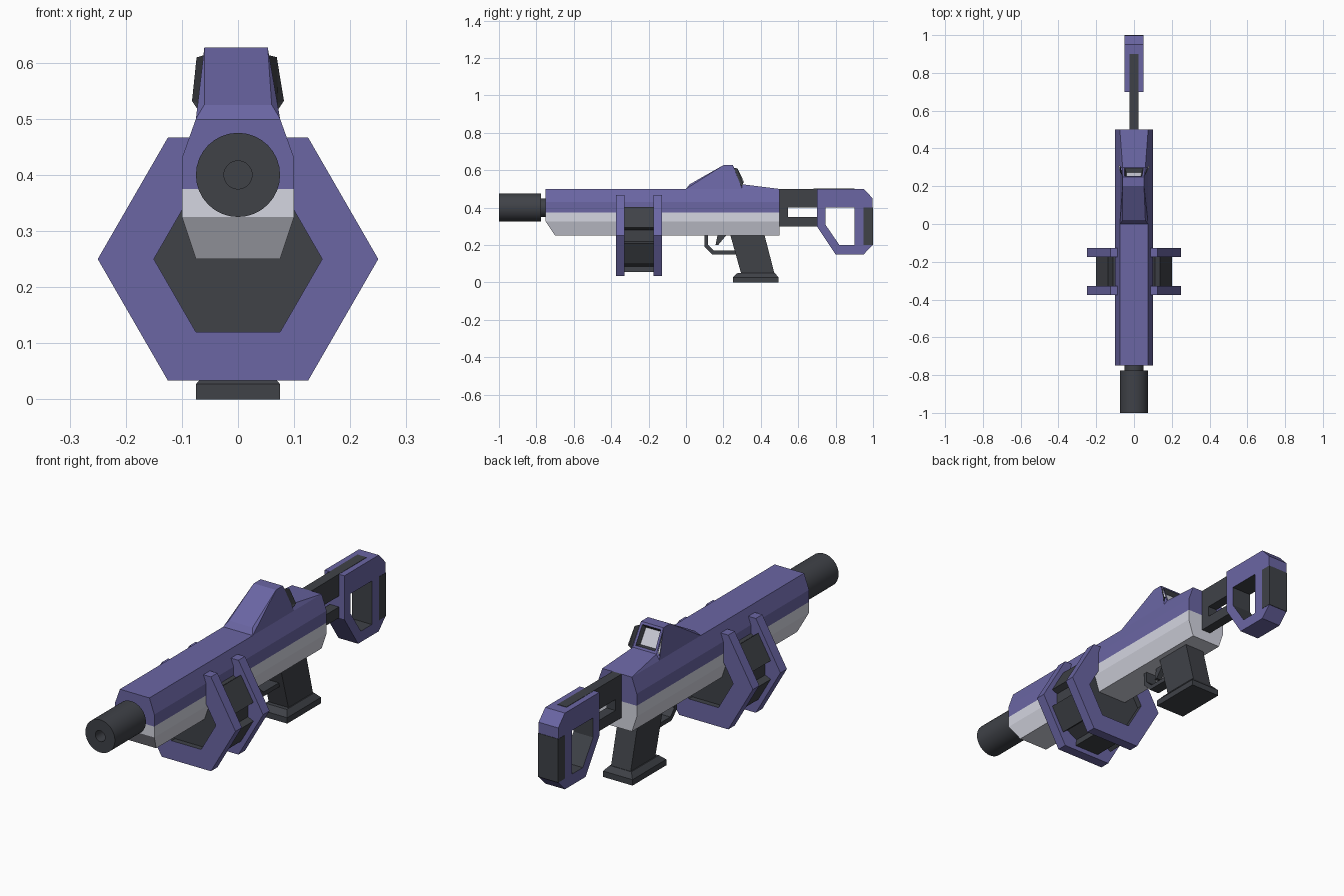
import bpy, bmesh
from math import radians, cos, sin, tau
from mathutils import Vector

if "Cube" in bpy.data.objects:
    bpy.data.objects.remove(bpy.data.objects["Cube"])


def material(name, rgb):
    m = bpy.data.materials.new(name)
    m.diffuse_color = (*rgb, 1)
    m.use_nodes = True
    m.node_tree.nodes["Principled BSDF"].inputs["Base Color"].default_value = m.diffuse_color
    return m


PURPLE = material("purple", (0.145, 0.132, 0.37))
DARK = material("charcoal", (0.05, 0.054, 0.064))
LIGHT = material("light_grey", (0.66, 0.67, 0.75))


def finish(name, bm, *mats):
    bmesh.ops.recalc_face_normals(bm, faces=bm.faces)
    me = bpy.data.meshes.new(name)
    bm.to_mesh(me)
    bm.free()
    ob = bpy.data.objects.new(name, me)
    bpy.context.collection.objects.link(ob)
    for m in mats:
        me.materials.append(m)
    return ob


def place(p, d, axis):
    return Vector((d, p[0], p[1])) if axis == 'X' else Vector((p[0], d, p[1]))


def prism(name, pts, lo, hi, axis, mat):
    """Extrude an outline along an axis."""
    bm = bmesh.new()
    a, b = ([bm.verts.new(place(p, d, axis)) for p in pts] for d in (lo, hi))
    bm.faces.new(a)
    bm.faces.new(b)
    for i in range(len(pts)):
        j = (i + 1) % len(pts)
        bm.faces.new((a[i], a[j], b[j], b[i]))
    return finish(name, bm, mat)


def frame(name, outer, inner, lo, hi, axis):
    """Purple frame with charcoal inner walls."""
    bm = bmesh.new()
    oa, ob, ib, ia = ([bm.verts.new(place(p, d, axis)) for p in pts]
                      for pts, d in ((outer, lo), (outer, hi), (inner, hi), (inner, lo)))
    rings = (oa, ob, ib, ia)
    for k in range(4):
        r, s = rings[k], rings[(k + 1) % 4]
        for i in range(len(outer)):
            j = (i + 1) % len(outer)
            bm.faces.new((r[i], r[j], s[j], s[i])).material_index = int(k == 2)
    return finish(name, bm, PURPLE, DARK)


def hull_mesh(half):
    """Convex solid; points are mirrored in x."""
    bm = bmesh.new()
    for x, y, z in half:
        bm.verts.new((x, y, z))
        bm.verts.new((-x, y, z))
    return close_hull(bm)


def close_hull(bm):
    bmesh.ops.convex_hull(bm, input=bm.verts[:])
    bmesh.ops.dissolve_limit(bm, angle_limit=radians(1), verts=bm.verts[:], edges=bm.edges[:])
    bmesh.ops.recalc_face_normals(bm, faces=bm.faces)
    return bm


# Receiver halves
finish("upper_receiver", hull_mesh([(x, y, z) for y in (-.75, .5)
       for x, z in ((.075, .5), (.1, .43), (.1, .375))]), PURPLE)
finish("lower_receiver", hull_mesh([(.1, -.75, .375), (.1, -.75, .325), (.075, -.70, .25),
       (.1, .5, .375), (.1, .5, .325), (.075, .5, .25)]), LIGHT)

# Sight housing with a recessed rear window
finish("rear_deck", hull_mesh([(.06, .3, .525), (.075, .3, .5), (.075, .5, .5),
                               (.06, .29, .525), (.075, .29, .5)]), PURPLE)
bm = bmesh.new()
for p in ((.075, 0, .5), (.06, .02, .525), (.06, .3, .525), (.075, .3, .5)):
    bm.verts.new(p)
    bm.verts.new((-p[0], p[1], p[2]))
for y in (.2, .25):
    bm.verts.new((-.06, y, .627))
    bm.verts.new((.053, y, .627))
close_hull(bm)
window = [f for f in bm.faces if f.normal.y > .5 and f.normal.z > .3]
bmesh.ops.inset_individual(bm, faces=window, thickness=.015)
for f in window:
    f.material_index = 1
bmesh.ops.inset_individual(bm, faces=window, thickness=.012, depth=-.02)
for f in window:
    f.material_index = 2
finish("sight", bm, PURPLE, DARK, LIGHT)

# Barrel turned around the y axis
bm = bmesh.new()
profile = [(0, -.94), (.025, -.94), (.025, -1), (.075, -1), (.075, -.775),
           (.05, -.775), (.05, -.74), (0, -.74)]
vs = [bm.verts.new((r, y, .4)) for r, y in profile]
es = [bm.edges.new(e) for e in zip(vs, vs[1:])]
bmesh.ops.spin(bm, geom=vs + es, cent=(0, 0, .4), axis=(0, 1, 0), angle=tau, steps=32)
bmesh.ops.remove_doubles(bm, verts=bm.verts[:], dist=1e-4)
barrel = finish("barrel", bm, DARK)
bpy.context.view_layer.objects.active = barrel
barrel.select_set(True)
bpy.ops.object.shade_smooth_by_angle(angle=radians(30))
barrel.select_set(False)


# Drum magazine: two hexagonal frames, hub and ribbed core
def polar(r, deg):
    return r * cos(radians(deg)), .25 + r * sin(radians(deg))


def hexagon(r):
    return [polar(r, 60 * k) for k in range(6)]


for name, y in (("front", -.375), ("rear", -.175)):
    frame("drum_plate_" + name, hexagon(.25), hexagon(.15), y, y + .047, 'Y')
prism("drum_hub", hexagon(.16), -.35, -.153, 'Y', DARK)
ribs = [polar(r, 30 + 60 * k + a) for k in range(6)
        for a, r in ((-18, .205), (18, .205), (20, .175), (40, .175))]
prism("drum_core", ribs, -.335, -.17, 'Y', DARK)

# Grip, foot, trigger and guard
prism("grip", [(.235, .26), (.418, .26), (.475, .04), (.297, .04)], -.05, .05, 'X', DARK)
finish("grip_foot", hull_mesh([(x, y, z) for x, y0, y1, z in
       ((.075, .25, .495, 0), (.075, .25, .495, .027), (.055, .275, .475, .05))
       for y in (y0, y1)]), DARK)
prism("trigger_guard", [(.1, .26), (.1, .19), (.14, .15), (.28, .15), (.28, .17),
                        (.15, .17), (.118, .2), (.118, .26)], -.025, .025, 'X', DARK)
prism("trigger", [(.17, .26), (.158, .2), (.172, .2), (.222, .26)], -.012, .012, 'X', DARK)

# Stock arm, frame and pad
prism("stock_arm", [(.48, .3), (.72, .3), (.72, .35), (.545, .35), (.545, .4), (.71, .4),
                    (.71, .41), (.9, .41), (.9, .502), (.48, .5)], -.023, .023, 'X', DARK)
frame("stock", [(.7, .5), (.95, .5), (.998, .45), (.998, .2), (.95, .15), (.8, .15), (.7, .3)],
      [(.745, .4), (.875, .4), (.9, .4), (.9, .2), (.875, .2), (.82, .2), (.745, .31)],
      -.05, .05, 'X')
prism("stock_pad", [(.95, .2), (1, .2), (1, .4), (.95, .4)], -.051, .051, 'X', DARK)
